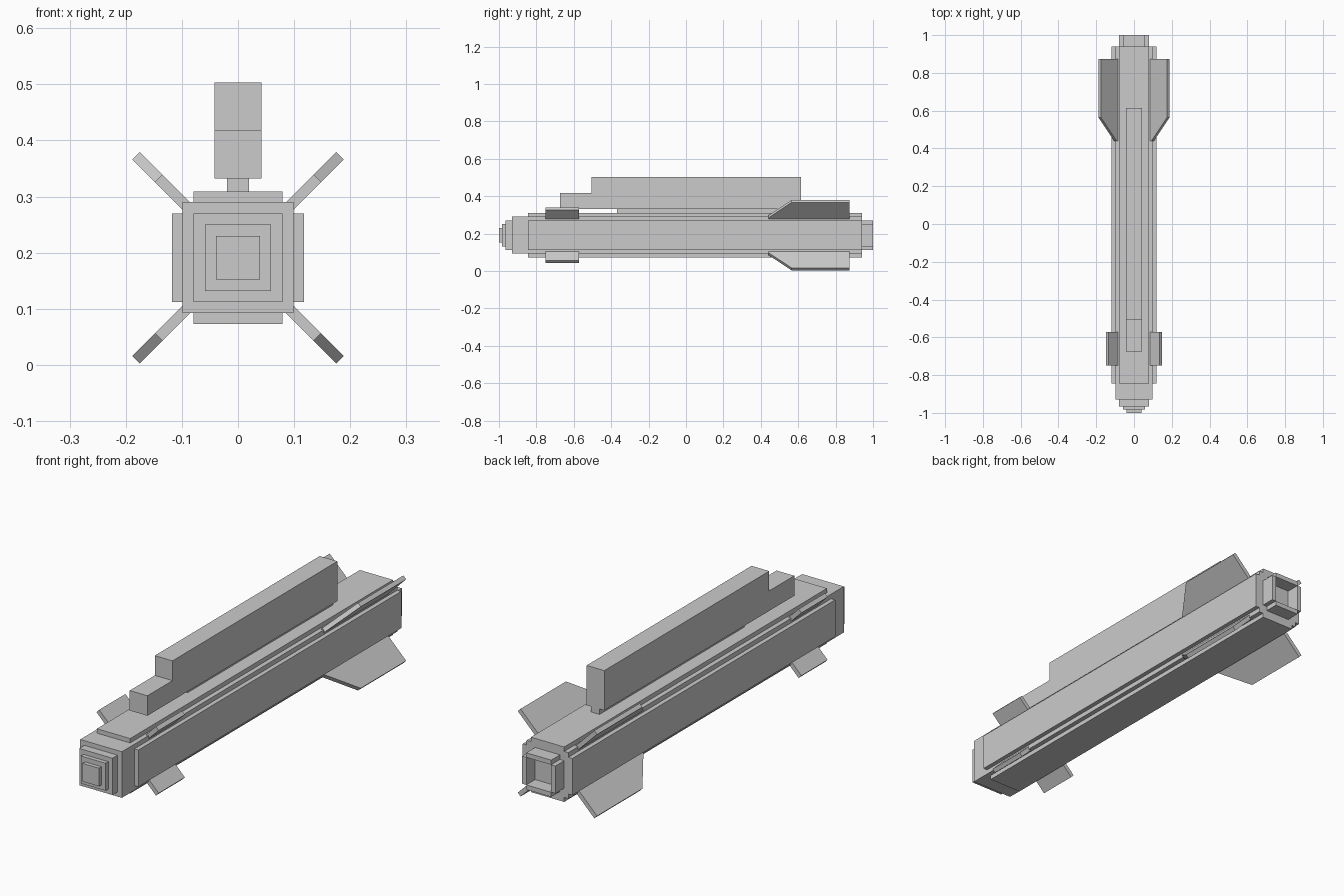
import bpy, bmesh, math
from mathutils import Matrix

if "Cube" in bpy.data.objects:
    bpy.data.objects.remove(bpy.data.objects["Cube"])

CZ = 0.191  # height of the body axis


def box(name, x, y, z):
    """Box from (min, max) ranges."""
    bm = bmesh.new()
    size = [b - a for a, b in (x, y, z)]
    mid = [(a + b) / 2 for a, b in (x, y, z)]
    bmesh.ops.create_cube(bm, size=1, matrix=Matrix.Translation(mid) @ Matrix.Diagonal((*size, 1)))
    return finish(name, bm)


def finish(name, bm):
    bmesh.ops.recalc_face_normals(bm, faces=bm.faces)
    me = bpy.data.meshes.new(name)
    bm.to_mesh(me)
    bm.free()
    ob = bpy.data.objects.new(name, me)
    bpy.context.collection.objects.link(ob)
    return ob


def fin(name, profile, angle, thick=0.0187):
    """Plate with a (y, radius) profile, turned about the body axis."""
    bm = bmesh.new()
    face = bm.faces.new([bm.verts.new((r, y, -thick / 2)) for y, r in profile])
    ext = bmesh.ops.extrude_face_region(bm, geom=[face])
    verts = [v for v in ext["geom"] if isinstance(v, bmesh.types.BMVert)]
    bmesh.ops.translate(bm, verts=verts, vec=(0, 0, thick))
    turn = Matrix.Translation((0, 0, CZ)) @ Matrix.Rotation(math.radians(angle), 4, 'Y')
    bmesh.ops.transform(bm, matrix=turn, verts=bm.verts)
    return finish(name, bm)


def square(name, h, y0, y1):
    return box(name, (-h, h), (y0, y1), (CZ - h, CZ + h))


# Body and stepped nose
square("body_core", 0.099, -0.93, 0.94)
square("nose_step_large", 0.079, -0.965, -0.93)
square("nose_step_medium", 0.059, -0.983, -0.965)
square("nose_step_tip", 0.039, -1.0, -0.983)

# Raised panels and hollow tail nozzle, one plate per side
for s, h, v in ((1, "right", "top"), (-1, "left", "bottom")):
    def span(a, b):
        return tuple(sorted((s * a, s * b)))

    def zspan(a, b):
        return tuple(sorted((CZ + s * a, CZ + s * b)))

    box(f"{h}_panel", span(0.099, 0.118), (-0.845, 0.94), (CZ - 0.079, CZ + 0.079))
    box(f"{v}_panel", (-0.079, 0.079), (-0.845, 0.94), zspan(0.099, 0.118))
    box(f"{h}_nozzle_plate", span(0.059, 0.079), (0.94, 1.0), (CZ - 0.059, CZ + 0.059))
    box(f"{v}_nozzle_plate", (-0.059, 0.059), (0.94, 1.0), zspan(0.059, 0.079))

# Four diagonal fins front and rear
front = [(-0.75, 0.1), (-0.75, 0.2), (-0.572, 0.2), (-0.572, 0.1)]
rear = [(0.44, 0.1), (0.44, 0.14), (0.565, 0.257), (0.873, 0.257), (0.873, 0.1)]
for i in range(4):
    fin(f"front_fin_{i + 1}", front, 45 + 90 * i)
    fin(f"rear_fin_{i + 1}", rear, 45 + 90 * i)

# Top housing on its rail
box("mount_rail", (-0.02, 0.02), (-0.37, 0.615), (0.309, 0.332))
box("top_housing", (-0.042, 0.042), (-0.505, 0.615), (0.332, 0.503))
box("top_housing_step", (-0.042, 0.042), (-0.675, -0.505), (0.332, 0.418))
